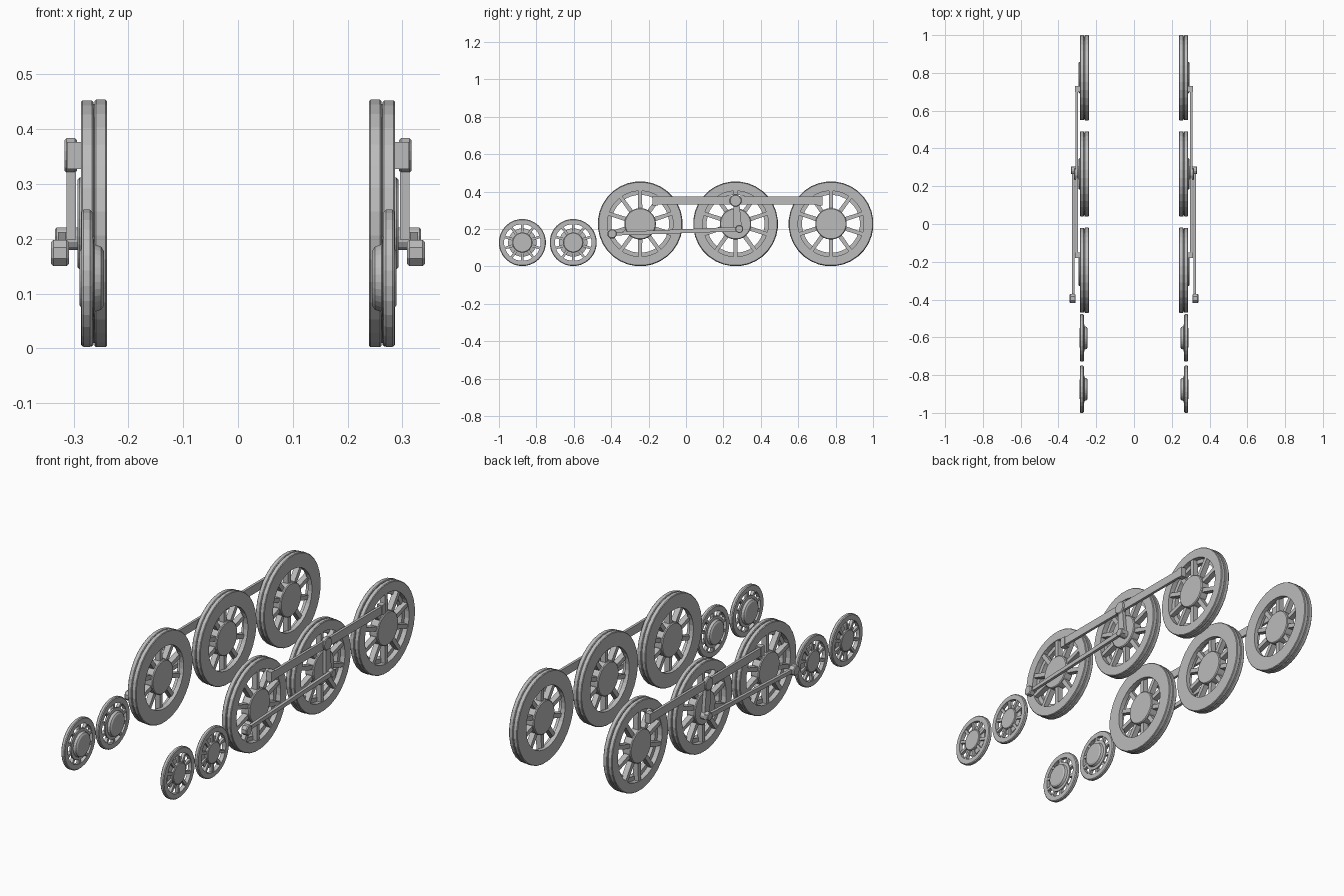
import bpy, bmesh, math
from mathutils import Matrix, Vector

if "Cube" in bpy.data.objects:
    bpy.data.objects.remove(bpy.data.objects["Cube"])

steel = bpy.data.materials.new("steel grey")
steel.diffuse_color = (0.5, 0.5, 0.5, 1)
steel.use_nodes = True
steel.node_tree.nodes["Principled BSDF"].inputs["Base Color"].default_value = steel.diffuse_color


def lathe(bm, profile, y, z, n):
    """Revolve a closed (x, radius) loop about the x axis; radius 0 makes a pole."""
    rings = []
    for x, r in profile:
        if r == 0:
            rings.append([bm.verts.new((x, y, z))] * n)
        else:
            rings.append([bm.verts.new((x, y + r * math.cos(2 * math.pi * (i + .5) / n),
                                        z + r * math.sin(2 * math.pi * (i + .5) / n)))
                          for i in range(n)])
    for k in range(len(rings)):
        a, b = rings[k], rings[(k + 1) % len(rings)]
        for i in range(n):
            j = (i + 1) % n
            vs = list(dict.fromkeys((a[i], a[j], b[j], b[i])))
            if len(vs) > 2:
                bm.faces.new(vs)


def ring(bm, x0, x1, r0, r1, y, z, n, c):
    """Bevelled annulus, or a solid disc if r0 is 0."""
    prof = [(x0, r0), (x0, r1 - c), (x0 + c, r1), (x1 - c, r1), (x1, r1 - c), (x1, r0)]
    lathe(bm, prof, y, z, n)


def bar(bm, p, q, x0, x1, w0, w1):
    """Tapered flat bar from p to q, given as (y, z)."""
    p, q = Vector(p), Vector(q)
    d = (q - p).normalized()
    s = Vector((-d.y, d.x))
    loop = [p + s * w0 / 2, p - s * w0 / 2, q - s * w1 / 2, q + s * w1 / 2]
    a = [bm.verts.new((x0, v.x, v.y)) for v in loop]
    b = [bm.verts.new((x1, v.x, v.y)) for v in loop]
    bm.faces.new(a)
    bm.faces.new(b)
    for i in range(4):
        j = (i + 1) % 4
        bm.faces.new((a[i], a[j], b[j], b[i]))


def finish(bm, name, side):
    """Turn the right-hand mesh into an object on the chosen side."""
    if side < 0:
        bmesh.ops.transform(bm, matrix=Matrix.Scale(-1, 4, (1, 0, 0)), verts=bm.verts)
    bmesh.ops.recalc_face_normals(bm, faces=bm.faces)
    me = bpy.data.meshes.new(name)
    bm.to_mesh(me)
    bm.free()
    me.materials.append(steel)
    ob = bpy.data.objects.new(name, me)
    bpy.context.collection.objects.link(ob)


def spokes(bm, y, z, r0, r1, x0, x1, w, count):
    for k in range(count):
        a = 2 * math.pi * (k + .5) / count
        c, s = math.cos(a), math.sin(a)
        bar(bm, (y + r0 * c, z + r0 * s), (y + r1 * c, z + r1 * s), x0, x1, w * 1.15, w)


for side, tag in ((1, "right"), (-1, "left")):
    # Driving wheels: tread, wider inner flange, hub and spokes
    for i, y in enumerate((-0.245, 0.265, 0.775)):
        z = 0.228
        bm = bmesh.new()
        ring(bm, 0.264, 0.287, 0.176, 0.2255, y, z, 32, 0.003)
        ring(bm, 0.239, 0.262, 0.155, 0.227, y, z, 32, 0.003)
        ring(bm, 0.261, 0.265, 0.176, 0.219, y, z, 32, 0.001)
        ring(bm, 0.246, 0.293, 0, 0.084, y, z, 32, 0.004)
        spokes(bm, y, z, 0.075, 0.18, 0.256, 0.284, 0.02, 10)
        finish(bm, f"driving_wheel_{i + 1}_{tag}", side)

    # Small leading wheels: rim, protruding inner hub and spokes
    for i, y in enumerate((-0.875, -0.603)):
        z = 0.128
        bm = bmesh.new()
        ring(bm, 0.266, 0.286, 0.098, 0.126, y, z, 28, 0.004)
        lathe(bm, [(0.245, 0), (0.245, 0.05), (0.25, 0.058), (0.262, 0.062),
                   (0.264, 0.076), (0.272, 0.076), (0.276, 0.054),
                   (0.286, 0.054), (0.289, 0.05), (0.289, 0)], y, z, 28)
        spokes(bm, y, z, 0.045, 0.102, 0.267, 0.283, 0.013, 10)
        finish(bm, f"leading_wheel_{i + 1}_{tag}", side)

    # Coupling rod joining the driving wheels, with pins at the ends
    bm = bmesh.new()
    bar(bm, (-0.18, 0.352), (0.73, 0.352), 0.297, 0.31, 0.042, 0.042)
    for y in (-0.165, 0.715):
        bar(bm, (y - 0.015, 0.352), (y + 0.015, 0.352), 0.284, 0.312, 0.05, 0.05)
    finish(bm, f"coupling_rod_{tag}", side)

    # Crank link hanging from the coupling rod
    bm = bmesh.new()
    ring(bm, 0.294, 0.317, 0, 0.033, 0.265, 0.352, 12, 0.004)
    bar(bm, (0.268, 0.35), (0.277, 0.2), 0.296, 0.313, 0.032, 0.044)
    ring(bm, 0.29, 0.334, 0, 0.021, 0.285, 0.2, 12, 0.003)
    finish(bm, f"crank_link_{tag}", side)

    # Connecting rod running forward to the crosshead
    bm = bmesh.new()
    bar(bm, (-0.395, 0.174), (0.305, 0.201), 0.314, 0.329, 0.018, 0.024)
    finish(bm, f"connecting_rod_{tag}", side)
    bm = bmesh.new()
    ring(bm, 0.309, 0.341, 0, 0.026, -0.395, 0.174, 8, 0.004)
    finish(bm, f"crosshead_{tag}", side)
